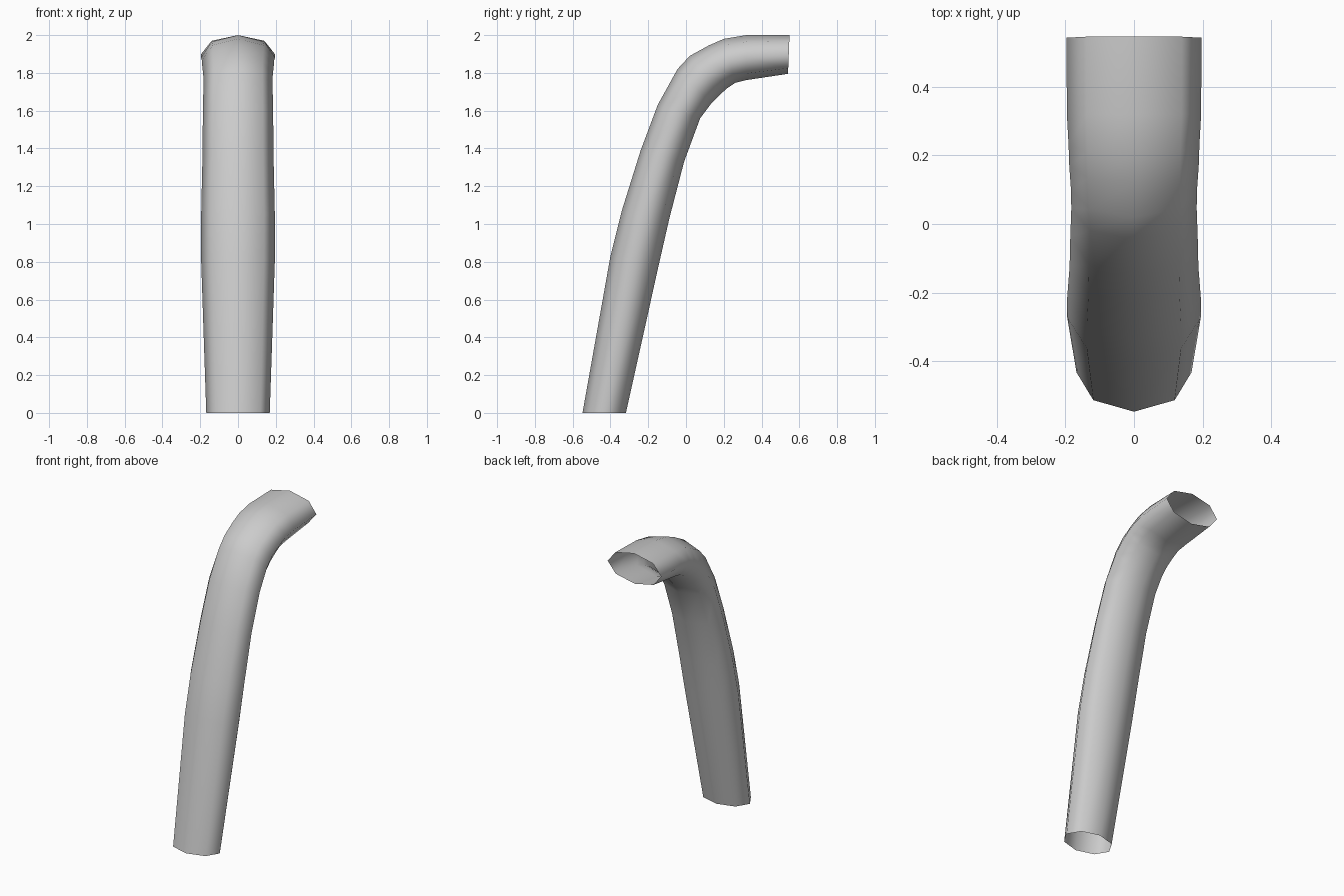
import bpy, bmesh
from math import sin, cos, pi

# Side profile stations: outer (y, z), inner (y, z), half width in x
stations = [
    (-0.548, 0.00, -0.318, 0.00, 0.168),
    (-0.40, 0.83, -0.145, 0.78, 0.195),
    (-0.34, 1.07, -0.088, 1.03, 0.195),
    (-0.24, 1.39, -0.01, 1.33, 0.188),
    (-0.15, 1.63, 0.075, 1.56, 0.186),
    (-0.045, 1.82, 0.135, 1.64, 0.183),
    (0.02, 1.89, 0.18, 1.685, 0.184),
    (0.12, 1.945, 0.222, 1.722, 0.189),
    (0.20, 1.98, 0.262, 1.748, 0.191),
    (0.32, 2.00, 0.32, 1.762, 0.196),
    (0.548, 2.00, 0.54, 1.795, 0.197),
]
SIDES = 8

# Open bent tube: flattened octagonal rings bridged along the bend
bm = bmesh.new()
rings = []
for oy, oz, iy, iz, w in stations:
    ring = []
    for k in range(SIDES):
        a = 2 * pi * k / SIDES
        t = (1 - cos(a)) / 2
        ring.append(bm.verts.new((w * sin(a), oy + (iy - oy) * t, oz + (iz - oz) * t)))
    rings.append(ring)
for lo, hi in zip(rings, rings[1:]):
    for k in range(SIDES):
        n = (k + 1) % SIDES
        bm.faces.new((lo[k], lo[n], hi[n], hi[k])).smooth = True

mesh = bpy.data.meshes.new("bent_tube")
bm.to_mesh(mesh)
bm.free()
tube = bpy.data.objects.new("bent_tube", mesh)
bpy.context.collection.objects.link(tube)
